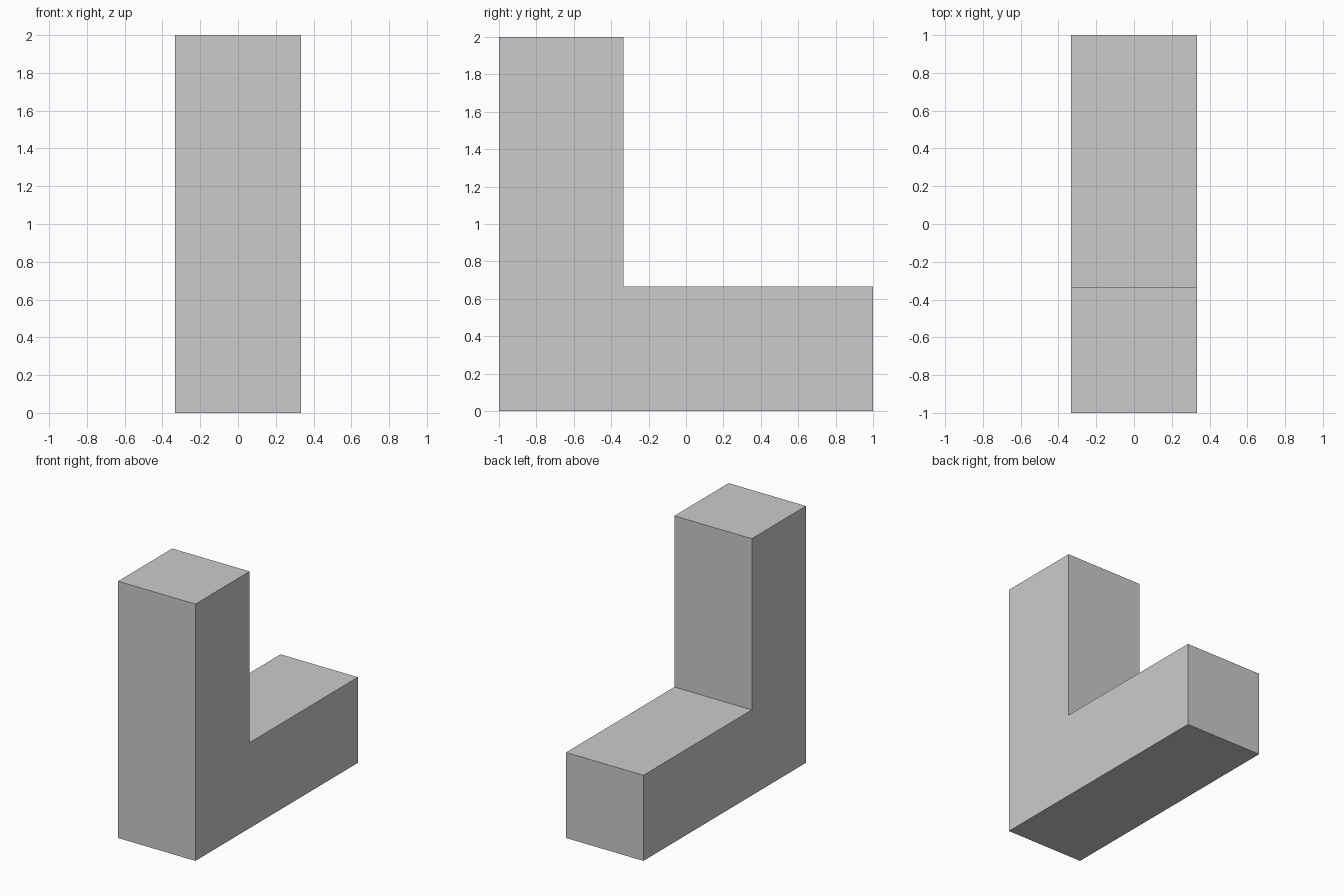
import bpy, bmesh

if "Cube" in bpy.data.objects:
    bpy.data.objects.remove(bpy.data.objects["Cube"])

T = 2 / 3    # thickness of both arms
W = T / 2    # half width along x

# L-shaped side profile (y, z)
profile = [(-1, 0), (1, 0), (1, T), (-1 + T, T), (-1 + T, 2), (-1, 2)]

# Extrude the profile across x
bm = bmesh.new()
face = bm.faces.new([bm.verts.new((-W, y, z)) for y, z in profile])
ext = bmesh.ops.extrude_face_region(bm, geom=[face], use_keep_orig=True)
moved = [g for g in ext["geom"] if isinstance(g, bmesh.types.BMVert)]
bmesh.ops.translate(bm, verts=moved, vec=(2 * W, 0, 0))
bmesh.ops.recalc_face_normals(bm, faces=bm.faces)

mesh = bpy.data.meshes.new("l_block")
bm.to_mesh(mesh)
bm.free()
block = bpy.data.objects.new("l_block", mesh)
bpy.context.collection.objects.link(block)
